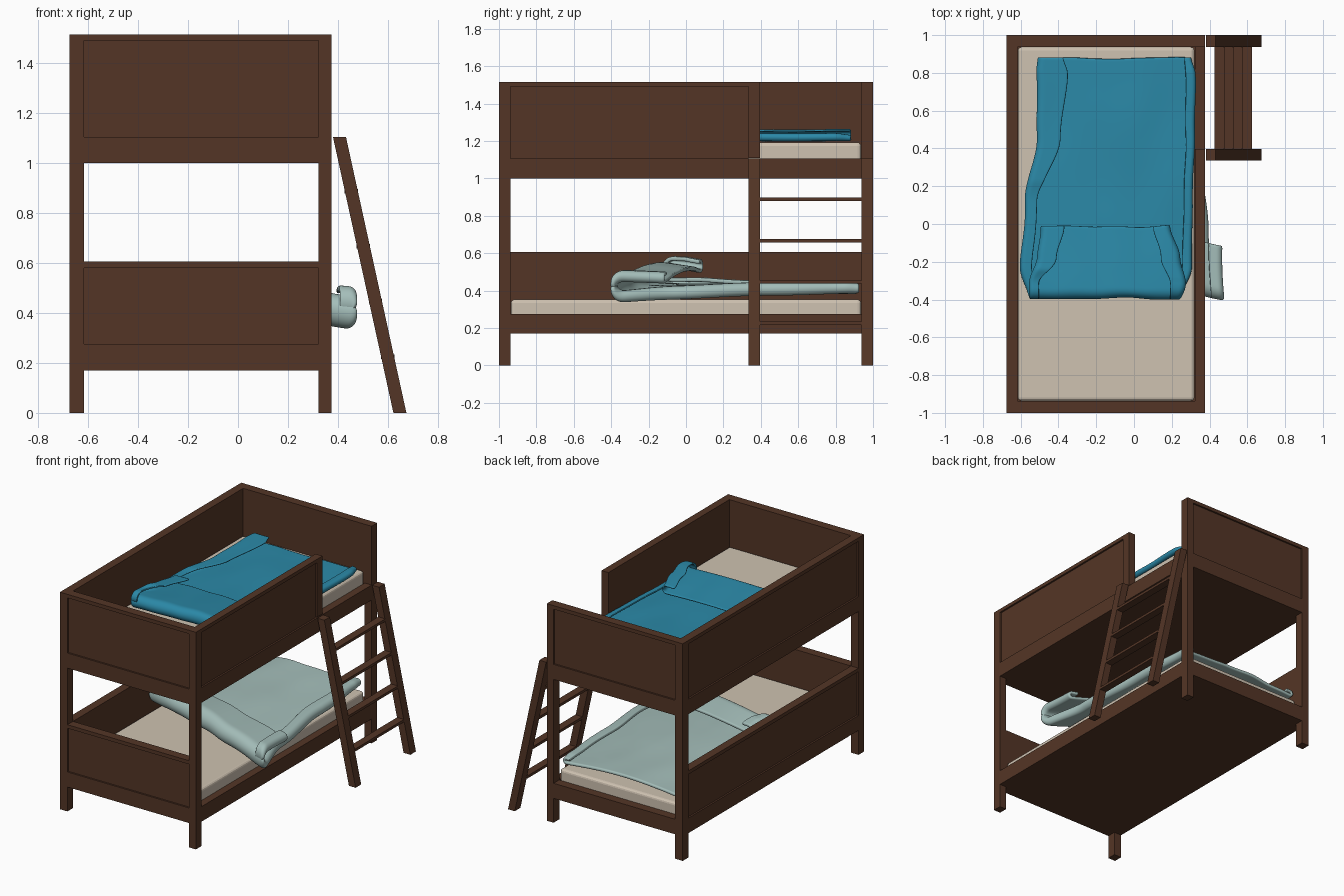
import bpy, bmesh, math
from mathutils import Vector, noise

if "Cube" in bpy.data.objects:
    bpy.data.objects.remove(bpy.data.objects["Cube"])


def material(name, rgb):
    m = bpy.data.materials.new(name)
    m.diffuse_color = (*rgb, 1)
    m.use_nodes = True
    m.node_tree.nodes["Principled BSDF"].inputs["Base Color"].default_value = m.diffuse_color
    return m


WOOD = material("dark_wood", (0.088, 0.036, 0.019))
CREAM = material("cream_fabric", (0.62, 0.54, 0.44))
TEAL = material("teal_fabric", (0.024, 0.25, 0.39))
PALE = material("pale_green_fabric", (0.37, 0.51, 0.485))


def add_mesh(name, bm, mat):
    me = bpy.data.meshes.new(name)
    bm.to_mesh(me)
    bm.free()
    ob = bpy.data.objects.new(name, me)
    bpy.context.collection.objects.link(ob)
    me.materials.append(mat)
    return ob


def box(name, x0, x1, y0, y1, z0, z1, mat=WOOD, lean=0.0):
    """Box from limits; lean shifts the bottom face along x."""
    bm = bmesh.new()
    bmesh.ops.create_cube(bm, size=1)
    for v in bm.verts:
        low = v.co.z < 0
        v.co = Vector((x0 if v.co.x < 0 else x1, y0 if v.co.y < 0 else y1, z0 if low else z1))
        if low:
            v.co.x += lean
    return add_mesh(name, bm, mat)


# Bed outline: outer and inner limits
XL, XR, YF, YB = -0.675, 0.375, -1.0, 1.0
XLI, XRI, YFI, YBI = -0.617, 0.322, -0.938, 0.938
GUARD_I, GUARD_O = 0.335, 0.396
RECESS = 0.012

# Corner posts and the short guard post
for nx, x0, x1 in (("left", XL, XLI), ("right", XRI, XR)):
    for ny, y0, y1 in (("front", YF, YFI), ("back", YBI, YB)):
        box(f"{ny}_{nx}_post", x0, x1, y0, y1, 0, 1.515)
box("guard_post", XRI, XR, GUARD_I, GUARD_O, 1.11, 1.515)


def wall(name, side, z0, z1, a1=None):
    """Bottom rail, top rail and a panel recessed on the outside."""
    zb, zt = z0 + 0.105, z1 - 0.025
    parts = [("bottom_rail", z0, zb, 0)]
    if z1 > zb:
        parts += [("panel", zb, zt, RECESS), ("top_rail", zt, z1, 0)]
    for part, lo, hi, r in parts:
        lim = {"front": (XLI, XRI, YF + r, YFI), "back": (XLI, XRI, YBI, YB - r),
               "left": (XL + r, XLI, YFI, YBI), "right": (XRI, XR - r, YFI, YBI)}[side]
        if a1 is not None and part != "bottom_rail":
            lim = (*lim[:3], a1)
        box(f"{name}_{part}", *lim, lo, hi)


# Walls of both bunks
wall("lower_front", "front", 0.17, 0.605)
wall("lower_left", "left", 0.17, 0.605)
wall("lower_right", "right", 0.17, 0.27)
wall("lower_back", "back", 0.17, 0.27)
for s in ("front", "left", "back"):
    wall(f"upper_{s}", s, 1.0, 1.515)
wall("upper_guard", "right", 1.0, 1.515, GUARD_I)

# Bed bases and mattresses
for n, z, top in (("lower", 0.17, 0.352), ("upper", 1.0, 1.192)):
    box(f"{n}_base", XLI, XRI, YFI, YBI, z, z + 0.03)
    m = box(f"{n}_mattress", XLI + .002, XRI - .002, YFI + .002, YBI - .002, z + 0.03, top, CREAM)
    bv = m.modifiers.new("round", 'BEVEL')
    bv.width, bv.segments = 0.018, 3

# Leaning ladder
for n, y0, y1 in (("front", GUARD_I, GUARD_O), ("back", YBI, YB)):
    box(f"ladder_{n}_rail", 0.38, 0.432, y0, y1, 0, 1.105, lean=0.242)
for i in range(4):
    z = 0.225 + 0.221 * i
    xc = 0.648 - 0.219 * z
    box(f"ladder_rung_{i + 1}", xc - 0.027, xc + 0.027, GUARD_O, YBI, z - 0.009, z + 0.009)


def keyed(keys, t):
    """Smooth interpolation in rows of (t, values...)."""
    for a, b in zip(keys, keys[1:]):
        if t <= b[0]:
            f = (t - a[0]) / (b[0] - a[0])
            f = f * f * (3 - 2 * f)
            return [p + (q - p) * f for p, q in zip(a[1:], b[1:])]
    return keys[-1][1:]


def fold_path(t, head, foot, end, r, drop):
    """Along the blanket: flat, half turn at the foot, then back on top."""
    l1, l2, l3 = head - foot, math.pi * r, end - foot
    d = t * (l1 + l2 + l3)
    if d < l1:
        return head - d, 0.0
    if d < l1 + l2:
        a = (d - l1) / r
        return foot - r * math.sin(a), r * (1 - math.cos(a))
    return foot + d - l1 - l2, 2 * r - drop * (d - l1 - l2) / l3


def hem(d, w, r):
    """Turned-up side hem: distance from its tip -> (inward offset, height)."""
    if d < w:
        return r + w - d, 2 * r
    a = (d - w) / r
    return r - r * math.sin(a), r + r * math.cos(a)


def blanket(name, mat, keys, path, z0, thick, skew, tilt, puff, ruffle, seed):
    nu, nv, ne = 64, 110, 14
    bm = bmesh.new()
    rows = []
    for j in range(nv + 1):
        t = j / nv
        y, z = fold_path(t, *path)
        xl, xr, wl, wr = keyed(keys, t)
        rl, rr = min(0.026, wl * 0.5), min(0.026, wr * 0.5)
        foot = min(1.0, max(0.0, (path[0] - y) / (path[0] - path[1]))) ** 1.5
        row = []
        for i in range(nu + 1):
            if i < ne:
                o, h = hem(i / ne * (wl + math.pi * rl), wl, rl)
                x = xl + o
            elif i > nu - ne:
                o, h = hem((nu - i) / ne * (wr + math.pi * rr), wr, rr)
                x = xr - o
            else:
                f = (i - ne) / (nu - 2 * ne)
                x, h = xl + rl + (xr - rr - xl - rl) * f, puff * math.sin(math.pi * f)
            n = noise.noise(Vector((x * 5, y * 2.6 + z * 9, seed)))
            n2 = noise.noise(Vector((x * 4 + 9, y * 4, seed + 5)))
            row.append(bm.verts.new((x + ruffle * n2, y + skew * (x + 0.1) * foot + ruffle * n,
                                     z0 + z + h + 0.6 * ruffle * n + tilt * (x + 0.1) * foot)))
        rows.append(row)
    for a, b in zip(rows, rows[1:]):
        for i in range(nu):
            bm.faces.new((a[i], a[i + 1], b[i + 1], b[i]))
    bmesh.ops.recalc_face_normals(bm, faces=bm.faces)
    for f in bm.faces:
        f.smooth = True
    ob = add_mesh(name, bm, mat)
    so = ob.modifiers.new("cloth", 'SOLIDIFY')
    so.thickness, so.offset = thick, 0
    ob.modifiers.new("soft", 'SUBSURF').levels = 1


# Upper blanket: rows of (t, left x, right x, left hem, right hem)
blanket("upper_blanket", TEAL, [
    (0, -0.50, 0.30, 0.10, 0.02), (0.05, -0.51, 0.318, 0.13, 0.03),
    (0.25, -0.51, 0.318, 0.09, 0.03), (0.45, -0.57, 0.31, 0.04, 0.03),
    (0.65, -0.60, 0.30, 0.04, 0.03), (0.76, -0.55, 0.24, 0.03, 0.03),
    (0.82, -0.55, 0.27, 0.03, 0.05), (0.9, -0.51, 0.24, 0.07, 0.07),
    (1, -0.49, 0.18, 0.10, 0.06)],
    (0.88, -0.35, -0.01, 0.04, 0.03), 1.204, 0.012, 0, 0, 0.008, 0.012, 2.0)

# Lower blanket, with its rolled foot hanging over the right side
blanket("lower_blanket", PALE, [
    (0, -0.60, 0.30, 0.03, 0.03), (0.05, -0.605, 0.312, 0.03, 0.04),
    (0.3, -0.605, 0.34, 0.04, 0.05), (0.6, -0.605, 0.39, 0.04, 0.05),
    (0.8, -0.60, 0.47, 0.03, 0.04), (1, -0.57, 0.46, 0.06, 0.04)],
    (0.915, -0.19, 0.0, 0.055, 0.02), 0.39, 0.022, -0.27, -0.08, 0.03, 0.012, 7.0)
